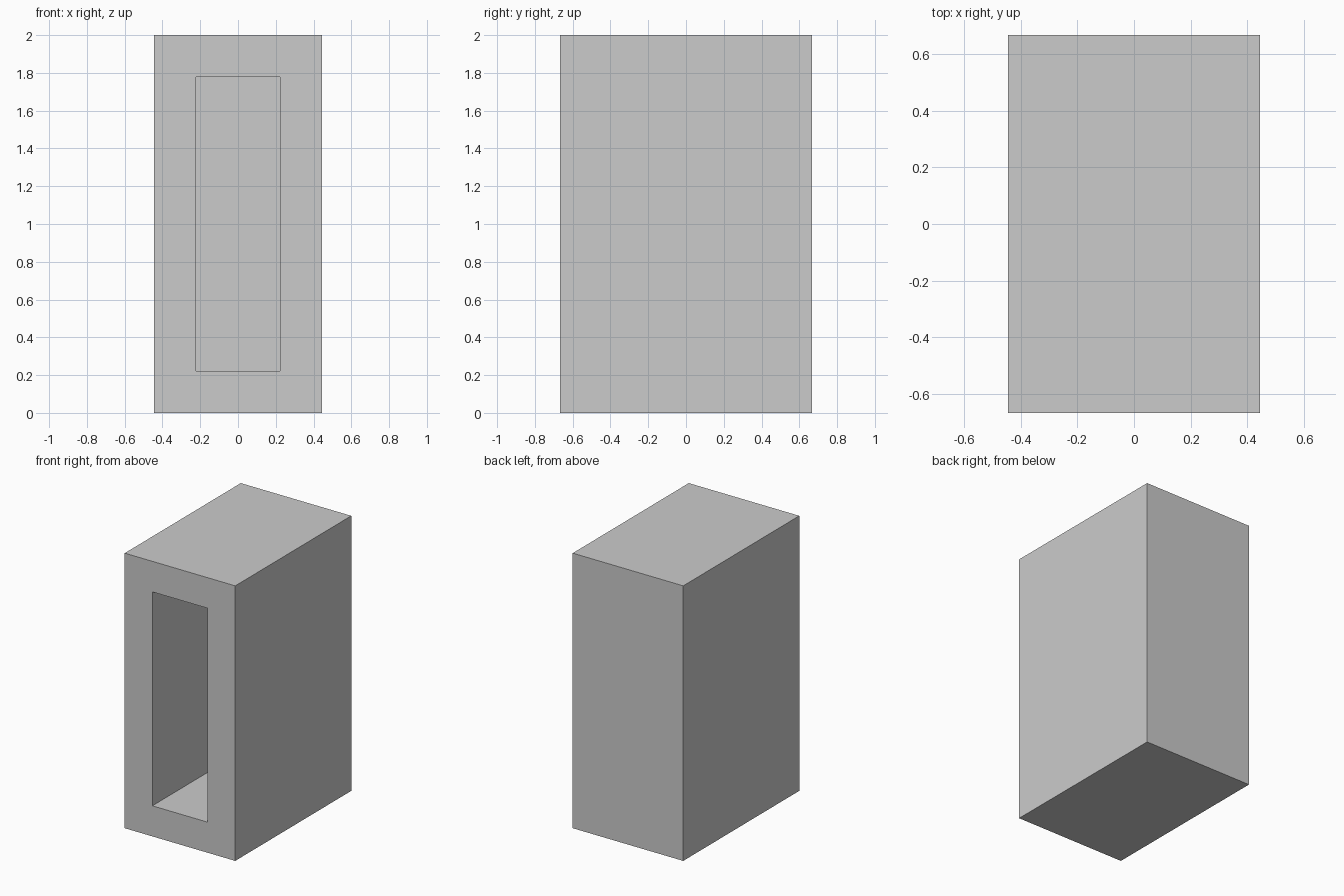
import bpy
import bmesh
from mathutils import Matrix, Vector

if "Cube" in bpy.data.objects:
    bpy.data.objects.remove(bpy.data.objects["Cube"])

U = 2 / 9                       # wall thickness; the box is 4 x 6 x 9 walls
WIDTH, DEPTH, HEIGHT = 4 * U, 6 * U, 9 * U

# Solid outer box standing on the ground
bm = bmesh.new()
bmesh.ops.create_cube(
    bm, size=1,
    matrix=Matrix.Translation((0, 0, HEIGHT / 2)) @ Matrix.Diagonal((WIDTH, DEPTH, HEIGHT, 1)))

# Front rim: one wall thickness all round
bm.normal_update()
front = next(f for f in bm.faces if f.normal.y < -0.9)
bmesh.ops.inset_region(bm, faces=[front], thickness=U, use_even_offset=True)

# Cavity pushed back, leaving one wall thickness at the rear
cavity = bmesh.ops.extrude_discrete_faces(bm, faces=[front])["faces"][0]
bmesh.ops.translate(bm, verts=cavity.verts, vec=Vector((0, DEPTH - U, 0)))
bmesh.ops.recalc_face_normals(bm, faces=bm.faces)

mesh = bpy.data.meshes.new("hollow_box")
bm.to_mesh(mesh)
bm.free()
bpy.context.collection.objects.link(bpy.data.objects.new("hollow_box", mesh))
